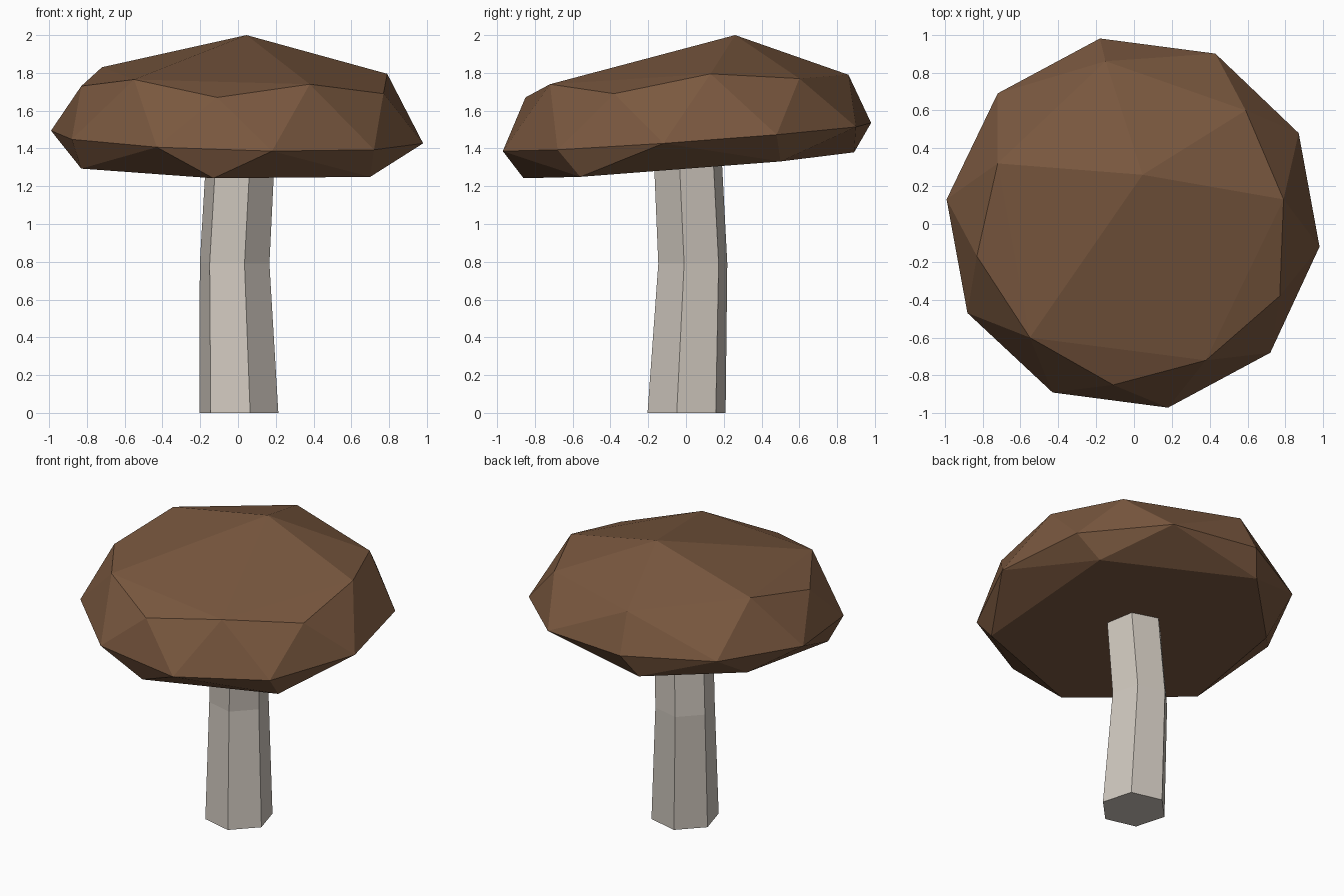
import bpy, bmesh, math

if "Cube" in bpy.data.objects:
    bpy.data.objects.remove(bpy.data.objects["Cube"])


def material(name, rgb):
    m = bpy.data.materials.new(name)
    m.diffuse_color = (*rgb, 1)
    m.use_nodes = True
    m.node_tree.nodes["Principled BSDF"].inputs["Base Color"].default_value = m.diffuse_color
    return m


def finish(bm, name, mat):
    bmesh.ops.recalc_face_normals(bm, faces=bm.faces)
    mesh = bpy.data.meshes.new(name)
    bm.to_mesh(mesh)
    bm.free()
    mesh.materials.append(mat)
    obj = bpy.data.objects.new(name, mesh)
    bpy.context.collection.objects.link(obj)
    return obj


brown = material("cap_brown", (0.195, 0.098, 0.05))
cream = material("stem_cream", (0.62, 0.57, 0.51))

# Cap: faceted tilted dome, the hull of rim, crown and underside points
rim = [(0.98, -0.12), (0.87, 0.48), (0.43, 0.90), (-0.18, 0.98), (-0.72, 0.69),
       (-0.99, 0.13), (-0.88, -0.47), (-0.43, -0.89), (0.18, -0.97), (0.72, -0.68)]
crown = [(0.79, 0.13, 1.795), (0.59, 0.60, 1.77), (-0.15, 0.86, 1.79), (-0.72, 0.32, 1.83),
         (-0.83, -0.17, 1.73), (-0.55, -0.60, 1.765), (-0.11, -0.85, 1.67),
         (0.38, -0.72, 1.74), (0.77, -0.38, 1.69), (0.045, 0.26, 2.0)]
under = [(0.70, 0.50), (-0.26, 0.89), (-0.75, 0.40),
         (-0.83, -0.37), (-0.13, -0.86), (0.70, -0.56)]
bm = bmesh.new()
for x, y in rim:
    bm.verts.new((x, y, 1.46 - 0.025 * x + 0.072 * y))
for p in crown:
    bm.verts.new(p)
for x, y in under:
    bm.verts.new((x, y, 1.306 - 0.019 * x + 0.077 * y))
hull = bmesh.ops.convex_hull(bm, input=bm.verts)
bmesh.ops.delete(bm, geom=[v for v in bm.verts if not v.link_faces], context='VERTS')
finish(bm, "mushroom_cap", brown)

# Stem: slightly bent hexagonal column (centre x, centre y, height, radius)
bm = bmesh.new()
rings = []
for cx, cy, z, r in [(0.005, 0.003, 0, 0.215), (-0.018, 0.036, 0.79, 0.19), (0.012, 0.01, 1.34, 0.187)]:
    angles = [math.radians(46 + 60 * k) for k in range(6)]
    rings.append([bm.verts.new((cx + r * math.cos(a), cy + r * math.sin(a), z)) for a in angles])
for low, high in zip(rings, rings[1:]):
    for k in range(6):
        n = (k + 1) % 6
        bm.faces.new((low[k], low[n], high[n], high[k]))
bm.faces.new(rings[0][::-1])
bm.faces.new(rings[-1])
finish(bm, "mushroom_stem", cream)
